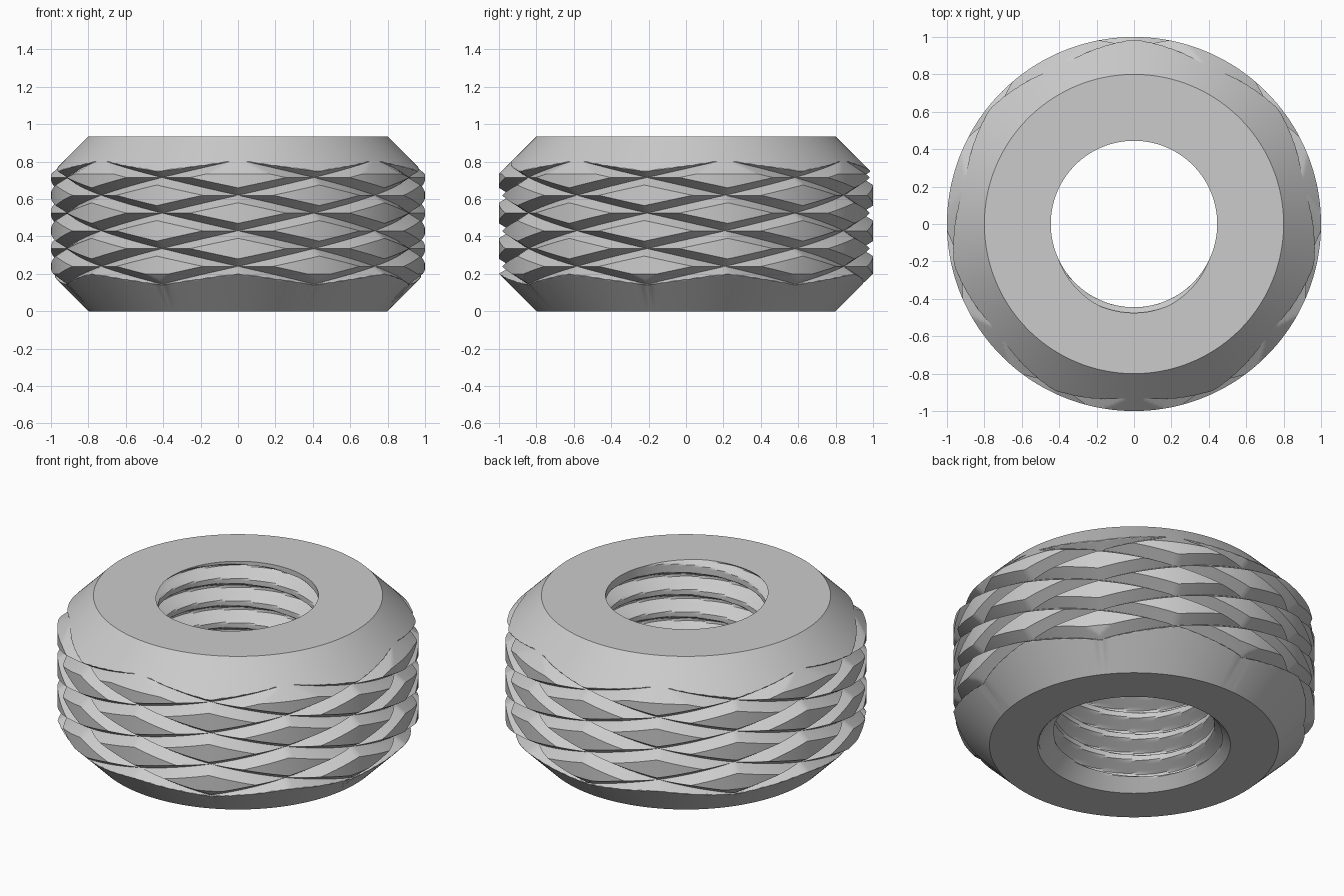
import bpy, bmesh, math

if "Cube" in bpy.data.objects:
    bpy.data.objects.remove(bpy.data.objects["Cube"])

N = 266                       # columns round the nut: 7 knurl starts x 38 steps
STEP, Z0 = 0.005, 0.145       # knurl row height and height of row 0
HEIGHT = 0.935
ROOT, HALF = 0.935, 8         # groove root radius, groove half width in rows
PITCH, MINOR, DEPTH = 0.135, 0.445, 0.08


def clamp(v, lo=0.0, hi=1.0):
    return max(lo, min(hi, v))


def knurl_radius(m, j):
    """Chamfered cylinder cut by two opposite families of V grooves."""
    z = Z0 + STEP * m
    body = min(1.0, 0.8 + z, 0.8 + HEIGHT - z)
    d = 38
    for turn in (1, -1):
        a = (m - 19 + turn * j) % 38
        d = min(d, a, 38 - a)
    return min(body, ROOT + (1 - ROOT) * d / HALF)


def bore_radius(z, j):
    """Threaded hole with a countersink at the bottom."""
    f = ((z - HEIGHT) / PITCH - j / N) % 1
    f = min(f, 1 - f)
    cut = DEPTH * clamp((0.375 - f) / 0.3125)
    cut -= 0.05 * (1 - clamp((HEIGHT - z) / 0.06))   # thread run-out at the top
    return max(MINOR + max(0.0, cut), 0.534 - z)


bm = bmesh.new()


def ring(z, radius):
    loop = []
    for j in range(N):
        a = 2 * math.pi * j / N
        r = radius(j)
        loop.append(bm.verts.new((r * math.sin(a), -r * math.cos(a), z)))
    return loop


# outer surface from the bottom rim to the top rim
rows = list(range(-1, 134))
rings = [ring(0, lambda j: 0.8)]
rings += [ring(Z0 + STEP * m, lambda j, m=m: knurl_radius(m, j)) for m in rows]
rings.append(ring(HEIGHT, lambda j: 0.8))
knurl_last = len(rows)

# bore from the top down to the bottom
BORE = 124
for k in range(BORE + 1):
    z = HEIGHT * (1 - k / BORE)
    rings.append(ring(z, lambda j, z=z: bore_radius(z, j)))

# skin the rings into one closed body
for i, low in enumerate(rings):
    high = rings[(i + 1) % len(rings)]
    for j in range(N):
        k = (j + 1) % N
        a, b, c, d = low[j], low[k], high[k], high[j]
        if 1 <= i < knurl_last:
            # split groove quads along the crease
            m = rows[i - 1]
            mid = knurl_radius(m + 0.5, j + 0.5)
            ac = (knurl_radius(m, j) + knurl_radius(m + 1, j + 1)) / 2
            bd = (knurl_radius(m, j + 1) + knurl_radius(m + 1, j)) / 2
            if abs(ac - bd) > 1e-6:
                if abs(ac - mid) < abs(bd - mid):
                    bm.faces.new((a, b, c))
                    bm.faces.new((a, c, d))
                else:
                    bm.faces.new((a, b, d))
                    bm.faces.new((b, c, d))
                continue
        bm.faces.new((a, b, c, d))

bmesh.ops.recalc_face_normals(bm, faces=bm.faces)
mesh = bpy.data.meshes.new("knurled_insert")
bm.to_mesh(mesh)
bm.free()

# plain grey metal
metal = bpy.data.materials.new("light_grey_metal")
metal.diffuse_color = (0.6, 0.6, 0.6, 1)
metal.use_nodes = True
metal.node_tree.nodes["Principled BSDF"].inputs["Base Color"].default_value = metal.diffuse_color
mesh.materials.append(metal)

nut = bpy.data.objects.new("knurled_insert", mesh)
bpy.context.collection.objects.link(nut)
bpy.context.view_layer.objects.active = nut
nut.select_set(True)
bpy.ops.object.shade_smooth_by_angle(angle=math.radians(25))
